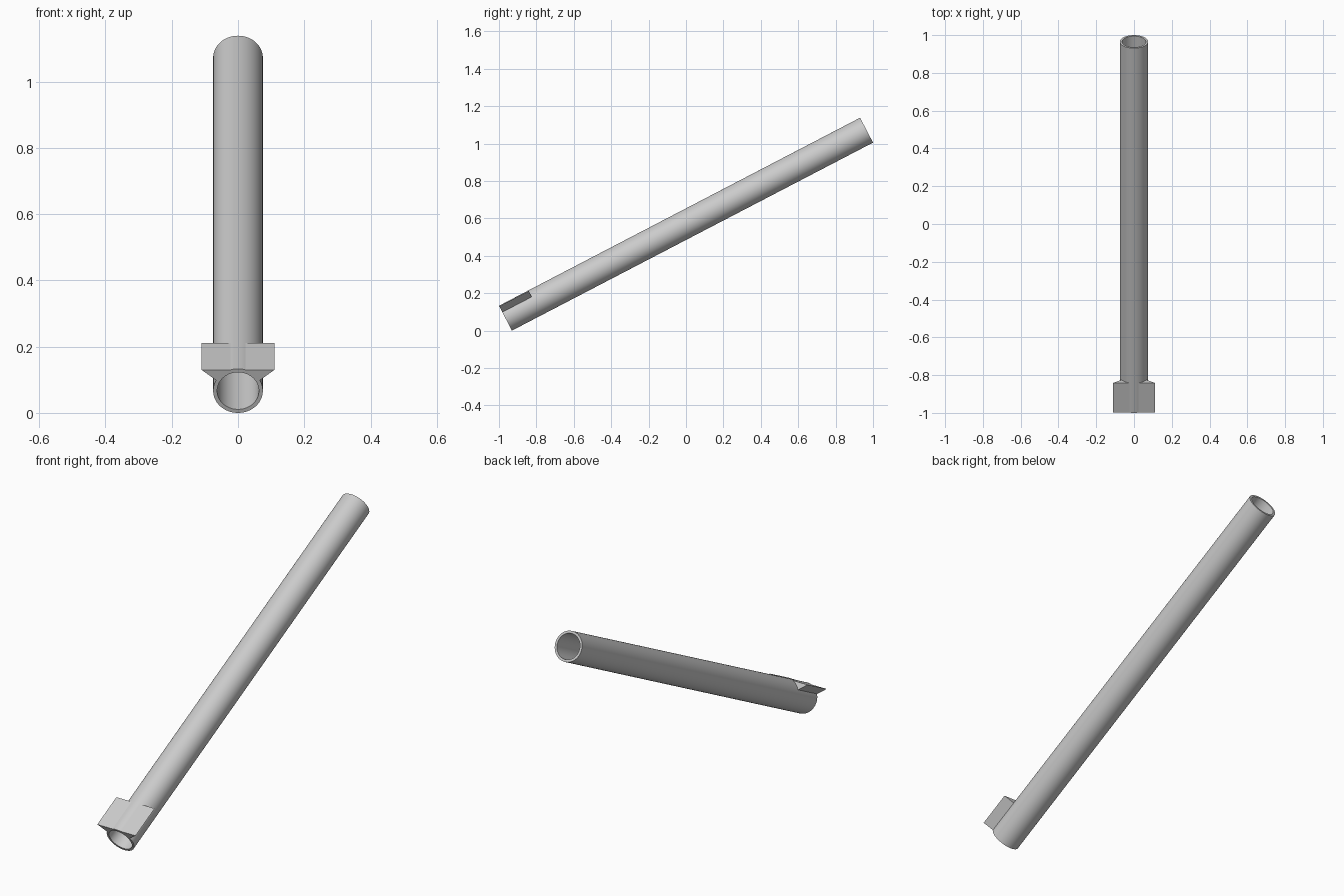
import bpy, bmesh
from math import radians, sin, cos, pi, atan2, hypot
from mathutils import Matrix

if "Cube" in bpy.data.objects:
    bpy.data.objects.remove(bpy.data.objects["Cube"])

R, R_IN = 0.075, 0.063          # tube radii
TILT = radians(27.5)
LENGTH = (2 - 2 * R * sin(TILT)) / cos(TILT)
FRAME = Matrix.Translation((0, -1 + R * sin(TILT), R * cos(TILT))) @ Matrix.Rotation(TILT, 4, 'X')


def finish(bm, name):
    bmesh.ops.recalc_face_normals(bm, faces=bm.faces)
    mesh = bpy.data.meshes.new(name)
    bm.to_mesh(mesh)
    bm.free()
    obj = bpy.data.objects.new(name, mesh)
    bpy.context.collection.objects.link(obj)
    obj.matrix_world = FRAME
    bpy.ops.object.select_all(action='DESELECT')
    obj.select_set(True)
    bpy.context.view_layer.objects.active = obj
    bpy.ops.object.shade_smooth_by_angle(angle=radians(30))
    return obj


# Hollow tube, open at both ends
bm = bmesh.new()
SEG = 96
rings = [[bm.verts.new((r * cos(2 * pi * i / SEG), y, r * sin(2 * pi * i / SEG))) for i in range(SEG)]
         for r, y in ((R, 0), (R, LENGTH), (R_IN, LENGTH), (R_IN, 0))]
for k in range(4):
    a, b = rings[k], rings[(k + 1) % 4]
    for i in range(SEG):
        j = (i + 1) % SEG
        bm.faces.new((a[i], a[j], b[j], b[i]))
finish(bm, "tube")

# Flat-topped wedges either side of the tube's lower end, hugging its wall
PLATE_Z, PLATE_X, PLATE_LEN = 0.0714, 0.11, 0.177
low = (0.066, 0.036)
a0 = atan2(low[1], low[0])
a1 = atan2(PLATE_Z, (R * R - PLATE_Z * PLATE_Z) ** 0.5)
arc = [(R * cos(a0 + (a1 - a0) * i / 14), R * sin(a0 + (a1 - a0) * i / 14)) for i in range(15)]
profile = [(PLATE_X, PLATE_Z)] + arc[::-1]

bm = bmesh.new()
for side in (-1, 1):
    face = bm.faces.new([bm.verts.new((side * x, 0, z)) for x, z in profile])
    res = bmesh.ops.extrude_face_region(bm, geom=[face], use_keep_orig=True)
    for v in res["geom"]:
        if isinstance(v, bmesh.types.BMVert):
            v.co.y += PLATE_LEN
finish(bm, "mounting_rail")
